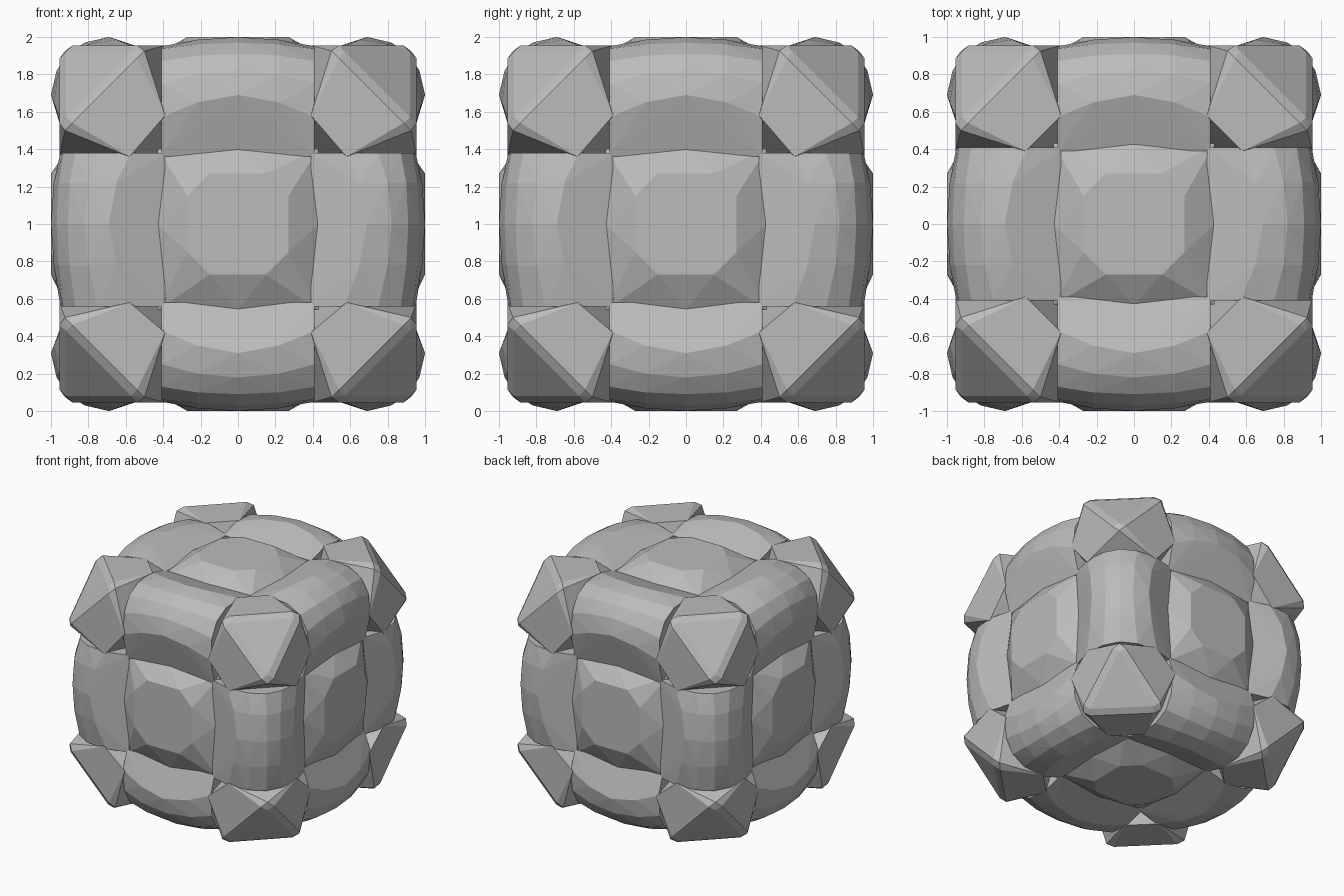
import bpy, bmesh
from itertools import permutations, product
from mathutils import Vector

if "Cube" in bpy.data.objects:
    bpy.data.objects.remove(bpy.data.objects["Cube"], do_unlink=True)

stone = bpy.data.materials.new("stone_grey")
stone.use_nodes = True
grey = (0.5, 0.5, 0.5, 1)
stone.diffuse_color = grey
stone.node_tree.nodes["Principled BSDF"].inputs["Base Color"].default_value = grey


def rock(name, points):
    """Flat-faceted convex block around the points, lifted to stand on the ground."""
    bm = bmesh.new()
    for x, y, z in points:
        # the horizontal seams sit slightly low
        if 0.35 < abs(z) < 0.45:
            z -= 0.03
        bm.verts.new(Vector((x, y, z + 1)))
    bmesh.ops.remove_doubles(bm, verts=bm.verts, dist=0.001)
    hull = bmesh.ops.convex_hull(bm, input=bm.verts)
    spare = {v for v in hull["geom_interior"] + hull["geom_unused"]
             if isinstance(v, bmesh.types.BMVert)}
    bmesh.ops.delete(bm, geom=list(spare), context="VERTS")
    bmesh.ops.dissolve_limit(bm, angle_limit=0.01, verts=bm.verts, edges=bm.edges)
    bmesh.ops.recalc_face_normals(bm, faces=bm.faces)
    mesh = bpy.data.meshes.new(name)
    bm.to_mesh(mesh)
    bm.free()
    mesh.materials.append(stone)
    obj = bpy.data.objects.new(name, mesh)
    bpy.context.collection.objects.link(obj)


def place(axis, along, u, v):
    """Point with its first coordinate on the given axis."""
    p = [0, 0, 0]
    p[axis], p[(axis + 1) % 3], p[(axis + 2) % 3] = along, u, v
    return p


SIGNS = (-1, 1)

# Hidden core closing the gaps between the blocks
rock("core", [(x * 0.6, y * 0.6, z * 0.6) for x, y, z in product(SIGNS, repeat=3)])

# Six domed panels with a flat octagon on top
panel = [(1.0, 0.27, 0.15), (1.0, 0.15, 0.27), (0.91, 0.43, 0.0), (0.91, 0.0, 0.43),
         (0.86, 0.43, 0.43), (0.4, 0.43, 0.43)]
for axis, side in product(range(3), SIGNS):
    rock("face_panel", [place(axis, side * h, s * u, t * v)
                        for h, u, v in panel for s, t in product(SIGNS, repeat=2)])

# Twelve rounded bars, thicker at the middle: distance along, then section points
sections = {
    0.0: [(0.9, 0.39), (1.0, 0.69), (0.97, 0.82), (0.91, 0.91)],
    0.22: [(0.9, 0.39), (0.985, 0.65), (0.96, 0.8), (0.9, 0.9)],
    0.41: [(0.9, 0.39), (0.95, 0.57), (0.935, 0.75), (0.87, 0.87), (0.4, 0.39)],
}
for axis, s, t in product(range(3), SIGNS, SIGNS):
    points = []
    for along, section in sections.items():
        for (a, b), end in product(section, SIGNS):
            points += [place(axis, end * along, s * a, t * b),
                       place(axis, end * along, s * b, t * a)]
    rock("edge_bar", points)

# Eight corner blocks: three blunt nubs, tapering tips and a cut-off apex
corner = [(0.955, 0.885, 0.54), (0.925, 0.925, 0.5), (0.92, 0.92, 0.57),
          (0.955, 0.58, 0.39), (0.6, 0.4, 0.4), (0.39, 0.39, 0.39)]
for signs in product(SIGNS, repeat=3):
    rock("corner_block", [[c * s for c, s in zip(p, signs)]
                          for base in corner for p in permutations(base)])
